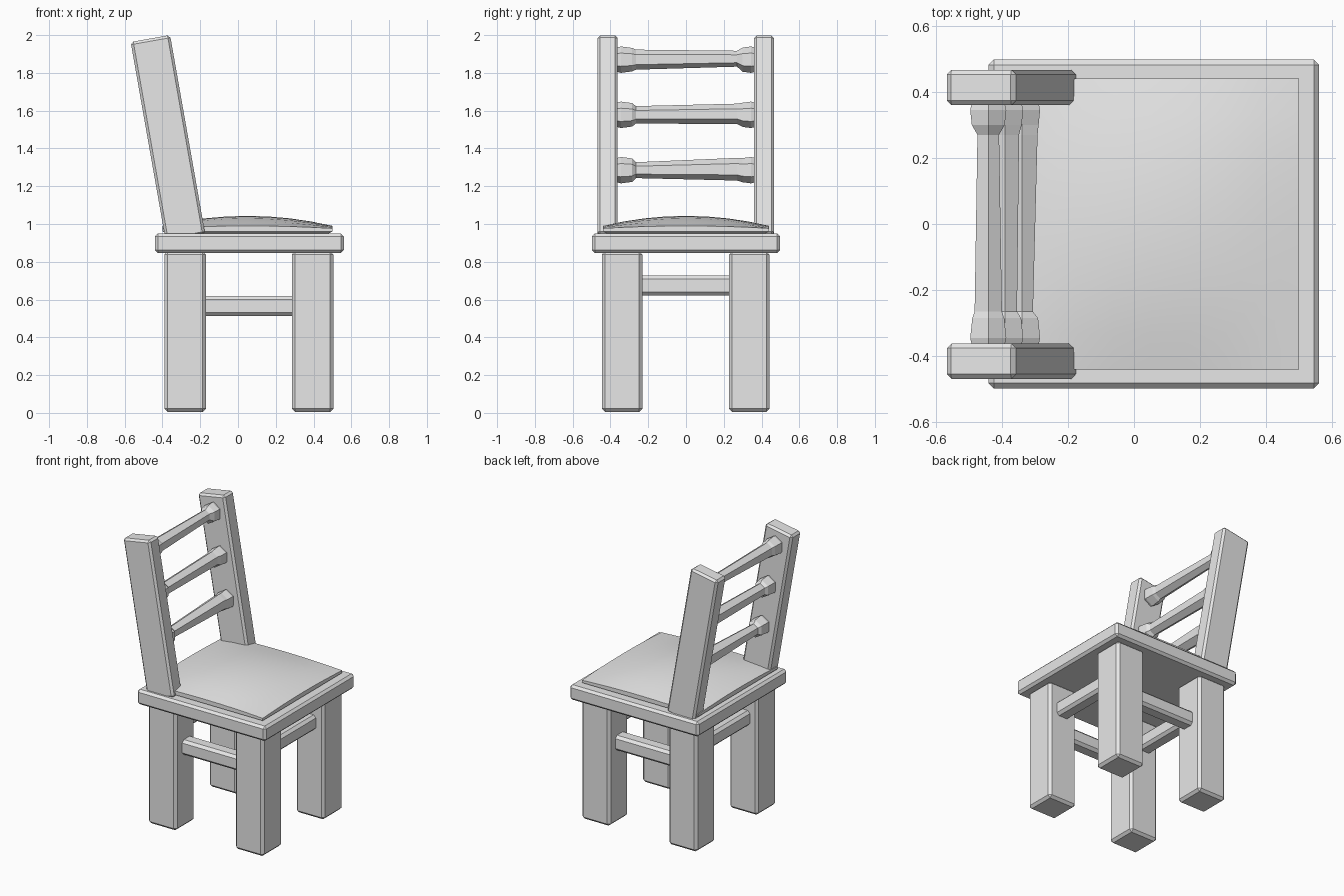
import bpy, bmesh
from math import radians, cos, sin, pi
from mathutils import Matrix

cube = bpy.data.objects.get("Cube")
if cube:
    bpy.data.objects.remove(cube, do_unlink=True)

grey = bpy.data.materials.new("plain grey")
grey.use_nodes = True
grey.diffuse_color = (0.8, 0.8, 0.8, 1)
grey.node_tree.nodes["Principled BSDF"].inputs["Base Color"].default_value = (0.8, 0.8, 0.8, 1)


def finish(name, bm):
    bmesh.ops.recalc_face_normals(bm, faces=bm.faces)
    mesh = bpy.data.meshes.new(name)
    bm.to_mesh(mesh)
    bm.free()
    mesh.materials.append(grey)
    obj = bpy.data.objects.new(name, mesh)
    bpy.context.collection.objects.link(obj)
    return obj


def box(name, centre, size, bevel=0.015, tilt=0):
    bm = bmesh.new()
    bmesh.ops.create_cube(bm, size=1)
    bmesh.ops.scale(bm, vec=size, verts=bm.verts)
    bmesh.ops.bevel(bm, geom=bm.edges[:], offset=bevel, segments=1, affect='EDGES')
    bm.transform(Matrix.Translation(centre) @ Matrix.Rotation(tilt, 4, 'Y'))
    return finish(name, bm)


def rung(name, x, z, rings, sides=6):
    # Faceted bar along y; each ring is (y, radius, height offset)
    bm = bmesh.new()
    loops = []
    for y, r, dz in rings:
        angles = [2 * pi * i / sides + pi / 6 for i in range(sides)]
        loops.append([bm.verts.new((x + 0.9 * r * cos(a), y, z + dz + r * sin(a))) for a in angles])
    for a, b in zip(loops, loops[1:]):
        for i in range(sides):
            j = (i + 1) % sides
            bm.faces.new((a[i], a[j], b[j], b[i]))
    bm.faces.new(loops[0])
    bm.faces.new(loops[-1])
    return finish(name, bm)


# Seat slab
box("seat", (0.06, 0, 0.898), (1.0, 0.995, 0.105), 0.016)

# Legs
for end, x in (("front", 0.395), ("back", -0.28)):
    for side, y in (("left", 0.335), ("right", -0.338)):
        box(f"{end}_{side}_leg", (x, y, 0.43), (0.22, 0.215, 0.85), 0.017)

# Stretchers: low ones along the sides, higher ones across
for side, y in (("left", 0.325), ("right", -0.325)):
    box(f"{side}_stretcher", (0.058, y, 0.565), (0.6, 0.1, 0.105), 0.018)
for end, x in (("front", 0.395), ("back", -0.285)):
    box(f"{end}_stretcher", (x, 0, 0.675), (0.1, 0.6, 0.105), 0.018)

# Leaning back posts
for side, y in (("left", 0.413), ("right", -0.415)):
    box(f"{side}_back_post", (-0.371, y, 1.455), (0.212, 0.107, 1.07), 0.014, radians(-10))

# Backrest rungs with thick faceted ends
rungs = (("lower", 1.285, 0.042, 0.06), ("middle", 1.578, 0.046, 0.054),
         ("upper", 1.87, 0.053, 0.042))
for name, z, r_right, r_left in rungs:
    x = -0.28 - 0.175 * (z - 0.95)
    rung(f"{name}_rung", x, z, (
        (-0.38, 0.06, 0), (-0.345, 0.07, 0), (-0.285, 0.062, 0), (-0.265, r_right, 0),
        (0.27, r_left, 0.005), (0.3, 0.064, 0), (0.345, 0.07, 0), (0.38, 0.06, 0)))

# Domed cushion: a grid pulled up in the middle, with a rim and a base on the seat
bm = bmesh.new()
bmesh.ops.create_grid(bm, x_segments=8, y_segments=8, size=1)
edges = [e for e in bm.edges if e.is_boundary]
for v in bm.verts:
    u, w = v.co.x, v.co.y
    dome = 0.04 * (1 - u * u) * (1 - w * w)
    bow = 0.013 * (2 - u * u - w * w)
    v.co = (0.05 + 0.45 * u, 0.44 * w, 0.977 + dome + bow)
rim = bmesh.ops.extrude_edge_only(bm, edges=edges)
lower = [g for g in rim["geom"] if isinstance(g, bmesh.types.BMVert)]
for v in lower:
    v.co.z = 0.96
base_edges = [g for g in rim["geom"] if isinstance(g, bmesh.types.BMEdge)]
base = bmesh.ops.extrude_edge_only(bm, edges=base_edges)
bottom = [g for g in base["geom"] if isinstance(g, bmesh.types.BMVert)]
for v in bottom:
    v.co = (0.05 + (v.co.x - 0.05) * 0.93, v.co.y * 0.93, 0.945)
bmesh.ops.holes_fill(bm, edges=[e for e in bm.edges if e.is_boundary], sides=0)
cushion = finish("seat_cushion", bm)
bpy.ops.object.select_all(action='DESELECT')
cushion.select_set(True)
bpy.context.view_layer.objects.active = cushion
bpy.ops.object.shade_smooth_by_angle(angle=radians(30))
